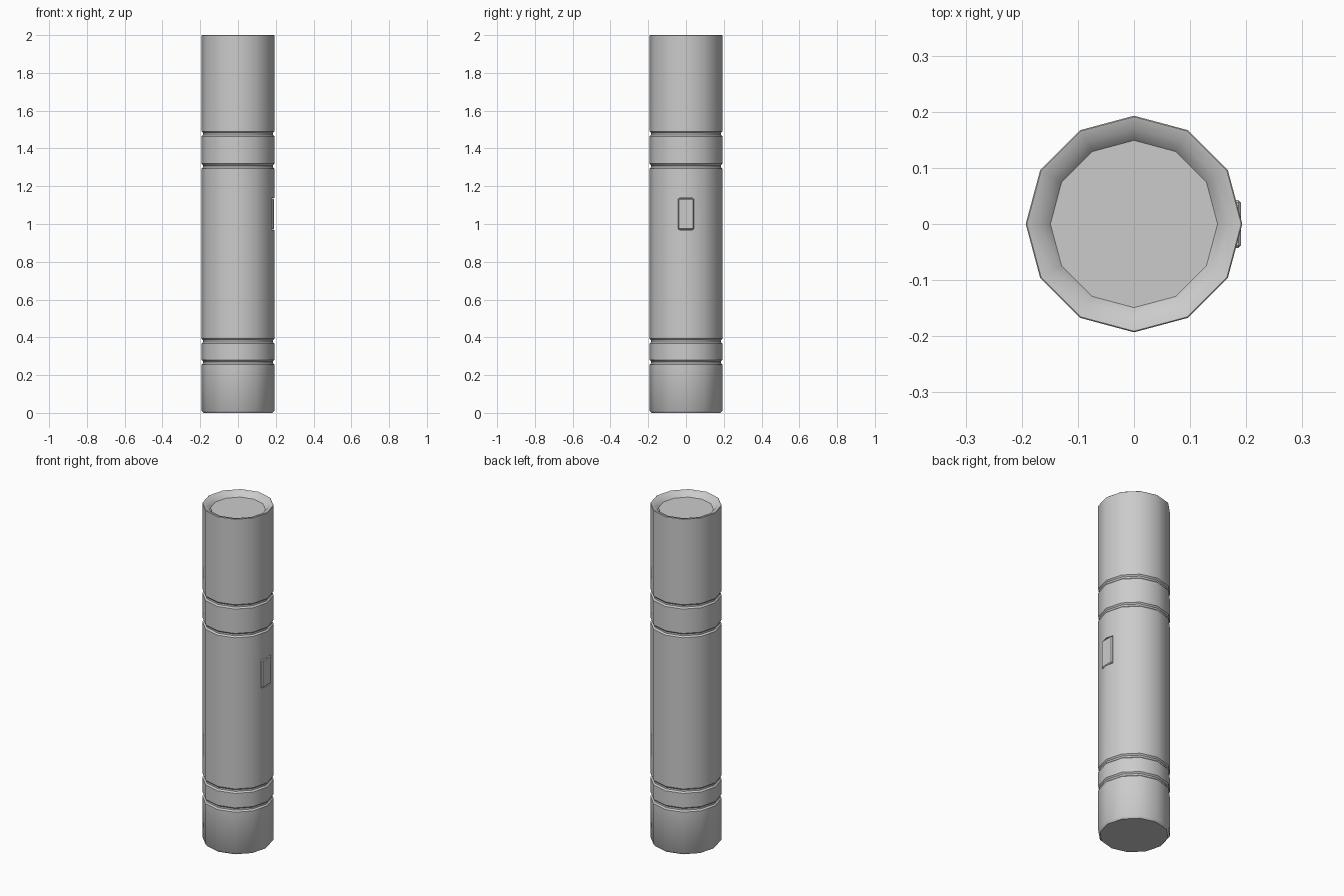
import bpy, bmesh, math

if "Cube" in bpy.data.objects:
    bpy.data.objects.remove(bpy.data.objects["Cube"])

SIDES, R = 12, 0.193


def lathe(name, profile):
    """Closed 12-sided solid from a bottom-to-top (radius, z) profile."""
    bm = bmesh.new()
    rings = []
    for r, z in profile:
        rings.append([bm.verts.new((r * math.cos(2 * math.pi * i / SIDES),
                                    r * math.sin(2 * math.pi * i / SIDES), z))
                      for i in range(SIDES)])
    for a, b in zip(rings, rings[1:]):
        for i in range(SIDES):
            j = (i + 1) % SIDES
            bm.faces.new((a[i], a[j], b[j], b[i]))
    bm.faces.new(rings[0][::-1])
    bm.faces.new(rings[-1])
    mesh = bpy.data.meshes.new(name)
    bm.to_mesh(mesh)
    bm.free()
    ob = bpy.data.objects.new(name, mesh)
    bpy.context.collection.objects.link(ob)
    return ob


def box(name, x0, x1, half_y, z0, z1):
    bpy.ops.mesh.primitive_cube_add(size=1, location=((x0 + x1) / 2, 0, (z0 + z1) / 2))
    ob = bpy.context.object
    ob.name = name
    ob.scale = (x1 - x0, 2 * half_y, z1 - z0)
    bpy.ops.object.transform_apply(location=False, rotation=False, scale=True)
    return ob


def smooth(ob):
    bpy.ops.object.select_all(action='DESELECT')
    ob.select_set(True)
    bpy.context.view_layer.objects.active = ob
    bpy.ops.object.shade_smooth_by_angle(angle=math.radians(40))


# Barrel: chamfered base, four grooves, sunken lens recess at the top
profile = [(R - 0.01, 0.0), (R, 0.012)]
for z in (0.268, 0.38, 1.306, 1.477):
    profile += [(R, z - 0.013), (R - 0.008, z - 0.005),
                (R - 0.008, z + 0.005), (R, z + 0.013)]
profile += [(R, 1.998), (R - 0.002, 2.0), (0.169, 1.994), (0.149, 1.972)]
barrel = lathe("barrel", profile)

# Switch pocket
pocket = box("switch_pocket_cutter", 0.176, 0.25, 0.044, 0.968, 1.137)
pocket.hide_render = True
pocket.hide_set(True)
cut = barrel.modifiers.new("pocket", 'BOOLEAN')
cut.operation = 'DIFFERENCE'
cut.object = pocket
cut.solver = 'EXACT'
smooth(barrel)

# Switch button
button = box("switch_button", 0.165, 0.191, 0.043, 0.970, 1.135)
bev = button.modifiers.new("bevel", 'BEVEL')
bev.width = 0.005
bev.segments = 1
